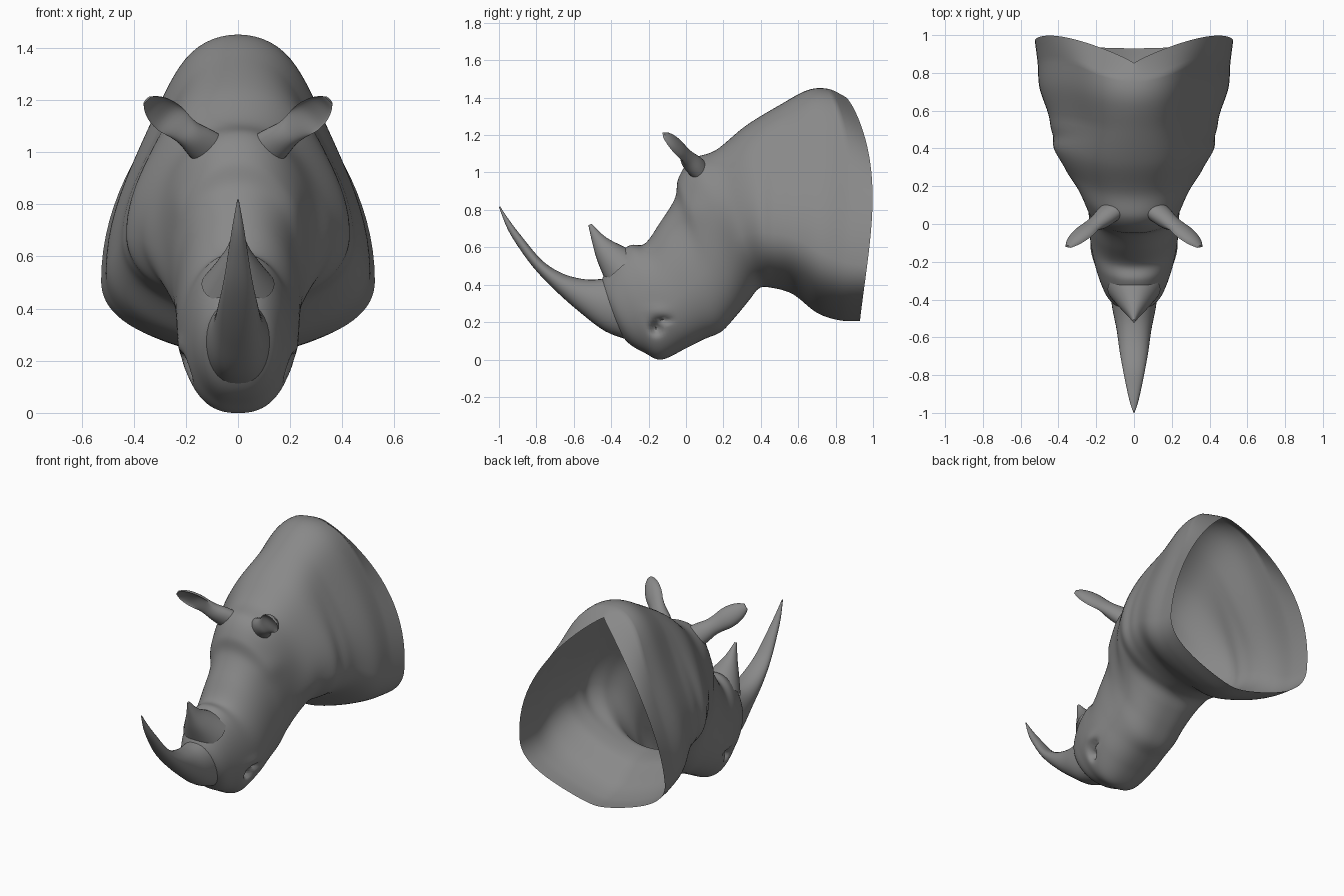
import bpy, bmesh
from math import sin, cos, pi, exp
from mathutils import Vector

default_cube = bpy.data.objects.get("Cube")
if default_cube:
    bpy.data.objects.remove(default_cube, do_unlink=True)

hide_grey = bpy.data.materials.new("hide grey")
hide_grey.use_nodes = True
hide_grey.diffuse_color = (0.25, 0.25, 0.25, 1)
hide_grey.node_tree.nodes["Principled BSDF"].inputs["Base Color"].default_value = (0.25, 0.25, 0.25, 1)


def spline(rows, steps):
    """Smooth interpolation through rows of numbers."""
    result = []
    last = len(rows) - 1
    for i in range(last):
        before, start = rows[max(i - 1, 0)], rows[i]
        end, after = rows[i + 1], rows[min(i + 2, last)]
        for k in range(steps):
            u = k / steps
            result.append([0.5 * (2 * b + (c - a) * u + (2 * a - 5 * b + 4 * c - d) * u * u
                                  + (3 * b - a - 3 * c + d) * u ** 3)
                           for a, b, c, d in zip(before, start, end, after)])
    result.append(list(rows[last]))
    return result


def skin(name, rings, cap_start=True, cap_end=False):
    """Join rings of points into one smooth surface."""
    bm = bmesh.new()
    loops = [[bm.verts.new(p) for p in ring] for ring in rings]
    for one, two in zip(loops, loops[1:]):
        for i in range(len(one)):
            j = (i + 1) % len(one)
            bm.faces.new((one[i], one[j], two[j], two[i]))
    if cap_start:
        bm.faces.new(loops[0])
    if cap_end:
        bm.faces.new(loops[-1])
    bmesh.ops.recalc_face_normals(bm, faces=bm.faces)
    mesh = bpy.data.meshes.new(name)
    bm.to_mesh(mesh)
    bm.free()
    mesh.materials.append(hide_grey)
    obj = bpy.data.objects.new(name, mesh)
    bpy.context.collection.objects.link(obj)
    bpy.ops.object.select_all(action="DESELECT")
    obj.select_set(True)
    bpy.context.view_layer.objects.active = obj
    bpy.ops.object.shade_smooth_by_angle(angle=pi / 3)
    return obj


def section(row, sides):
    """Egg-shaped ring: top y z, bottom y z, half width, height of widest point, backward bulge."""
    ty, tz, by, bz, width, widest, bulge = row
    neck = min(max((0.42 - widest) / 0.12, 0), 1)
    peak = max(bulge - 0.09, 0) * 32      # the rear rim comes to a point on top
    ring = []
    for i in range(sides):
        a = 2 * pi * i / sides
        v, s = cos(a), sin(a)
        f = widest + v * ((1 - widest) if v > 0 else widest)
        f = min(max(f, 0), 1)
        if v > 0:
            reach = abs(s) ** (0.9 + 0.1 * neck + peak)
            reach *= 1 - neck * max(0.16 - 0.2 * peak, 0) * sin(2 * a) ** 2
        else:
            reach = abs(s) ** (0.8 + 0.2 * neck) * (1 - 0.45 * neck * v ** 4)
        x = width * reach * (1 if s > 0 else -1)
        y = by + f * (ty - by) + bulge * max(sin(pi * f ** 1.5), 0) ** 0.7
        ring.append(Vector((x, y, bz + f * (tz - bz))))
    return ring


# Head, neck and shoulder as one open shell
head_sections = [
    (-.46, .38, -.43, .25, .07, .5, 0),
    (-.44, .45, -.32, .10, .14, .48, 0),
    (-.38, .55, -.22, .035, .18, .46, 0),
    (-.30, .61, -.13, .00, .208, .44, 0),
    (-.22, .62, .00, .06, .23, .42, 0),
    (-.14, .73, .10, .11, .237, .42, 0),
    (-.06, .86, .19, .15, .243, .42, 0),
    (-.04, .97, .27, .235, .26, .42, 0),
    (.03, 1.07, .34, .32, .295, .41, 0),
    (.16, 1.12, .39, .38, .35, .38, 0),
    (.32, 1.25, .45, .385, .43, .34, .01),
    (.50, 1.36, .57, .35, .45, .3, .03),
    (.65, 1.44, .70, .25, .50, .27, .06),
    (.76, 1.447, .82, .21, .51, .25, .09),
    (.85, 1.405, .93, .205, .525, .25, .115),
]
# Sideways sculpting: y, z, size along y, size along z, push
dents = [
    (-.16, .17, .028, .032, -.06),   # nostril
    (-.12, .21, .035, .014, -.035),  # nostril crease
    (-.15, .26, .06, .03, .008),     # nostril wing
    (.02, .80, .08, .08, .01),       # brow
    (.27, .60, .07, .22, .02),       # cheek
    (.46, .70, .04, .30, -.012),     # neck fold
]
rings = [section(row, 96) for row in spline(head_sections, 8)]
for p in (p for ring in rings for p in ring):
    side = max(-1, min(1, p.x / 0.15))
    for y, z, size_y, size_z, push in dents:
        p.x += side * push * exp(-((p.y - y) / size_y) ** 2 - ((p.z - z) / size_z) ** 2)
skin("head_and_neck", rings)

# Horns
front_horn = [
    (-.995, .82, -1.0, .815, .003), (-.945, .745, -.955, .70, .02),
    (-.88, .66, -.895, .60, .035), (-.77, .53, -.81, .485, .055),
    (-.66, .46, -.70, .37, .075), (-.55, .43, -.57, .255, .092),
    (-.46, .43, -.43, .15, .115), (-.36, .45, -.29, .10, .13),
]
rear_horn = [
    (-.505, .725, -.522, .718, .006), (-.43, .655, -.5, .62, .04),
    (-.34, .607, -.475, .53, .085), (-.26, .57, -.43, .42, .14),
]
for name, rows in (("front_horn", front_horn), ("rear_horn", rear_horn)):
    rows = [row + (.5, 0) for row in rows]
    skin(name, [section(row, 32) for row in spline(rows, 5)])

# Ears: distance along, half width, thickness, hollow of the front side
ear_sections = [
    (0, .08, .05, 0), (.25, .066, .05, 0), (.42, .054, .042, 0), (.55, .056, .04, .6),
    (.70, .064, .042, 1.4), (.85, .058, .038, 1.5), (.96, .042, .028, 1.4), (1.04, .02, .012, 1),
]
base, tip = Vector((.08, .10, .985)), Vector((.338, -.115, 1.19))
along = tip - base
across = Vector((-.6, -.1, .6))
across = (across - along * (across.dot(along) / along.length_squared)).normalized()
facing = along.cross(across).normalized()
for name, mirror in (("left_ear", 1), ("right_ear", -1)):
    rings = []
    for t, width, thick, hollow in spline(ear_sections, 4):
        ring = []
        for i in range(24):
            a = 2 * pi * i / 24
            depth = thick * sin(a) * ((1 - hollow) if sin(a) > 0 else 1)
            p = base + along * t + across * width * cos(a) + facing * depth
            ring.append(Vector((p.x * mirror, p.y, p.z)))
        rings.append(ring)
    skin(name, rings, cap_end=True)
